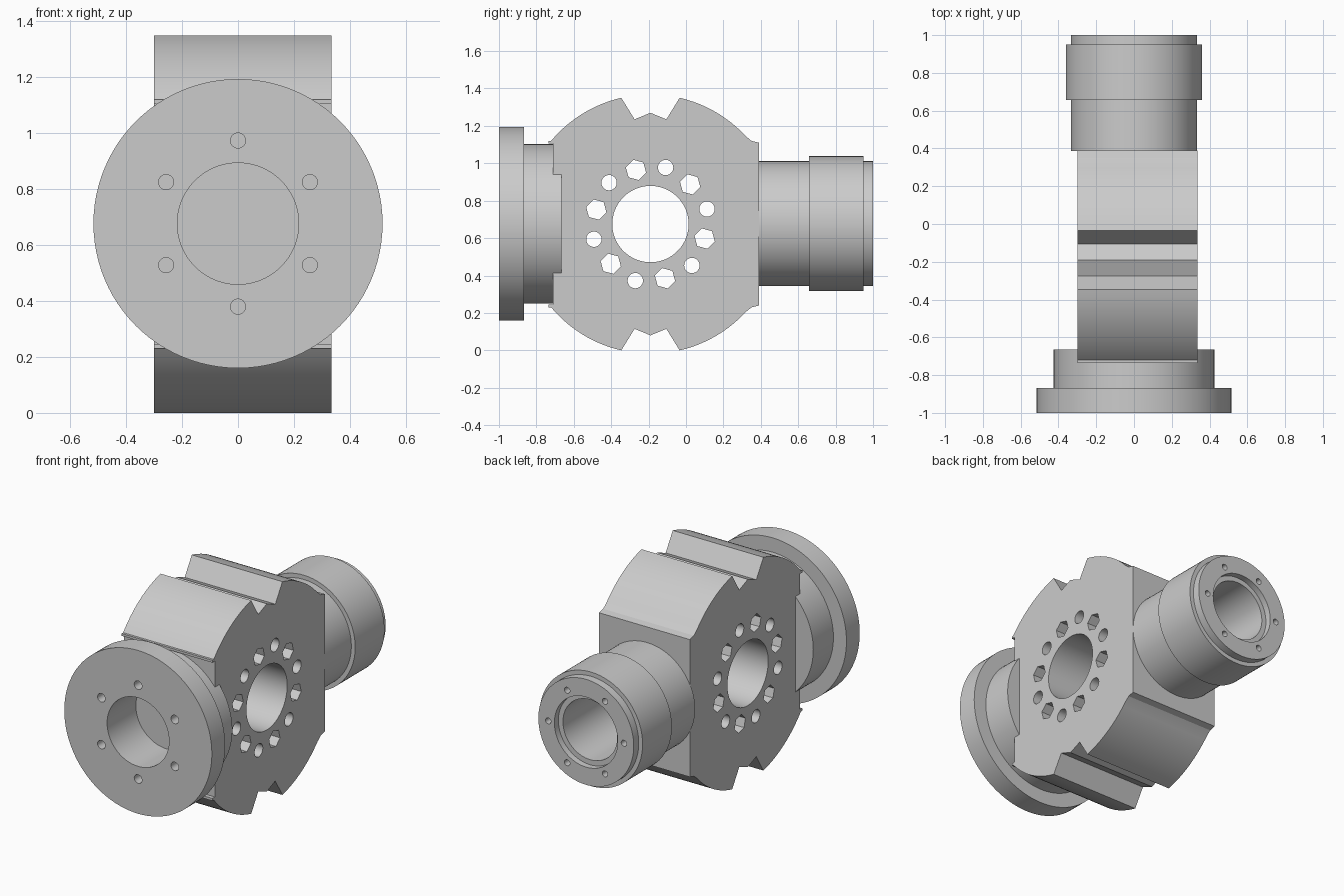
import bpy, bmesh
from math import radians, cos, sin, pi
from mathutils import Matrix, Vector

if "Cube" in bpy.data.objects:
    bpy.data.objects.remove(bpy.data.objects["Cube"])

AXIS_Z = 0.677                    # height of the front and rear tubes
HUB_Y, HUB_Z = -0.19, 0.675       # centre of the cross bore
X0, X1 = -0.30, 0.335             # body sides

grey = bpy.data.materials.new("machined_grey")
grey.use_nodes = True
grey.diffuse_color = (0.6, 0.6, 0.6, 1)
grey.node_tree.nodes["Principled BSDF"].inputs["Base Color"].default_value = (0.6, 0.6, 0.6, 1)


def to_object(name, bm):
    bmesh.ops.recalc_face_normals(bm, faces=bm.faces)
    mesh = bpy.data.meshes.new(name)
    bm.to_mesh(mesh)
    bm.free()
    mesh.materials.append(grey)
    obj = bpy.data.objects.new(name, mesh)
    bpy.context.collection.objects.link(obj)
    return obj


def activate(obj):
    bpy.ops.object.select_all(action='DESELECT')
    obj.select_set(True)
    bpy.context.view_layer.objects.active = obj


def add_rod(bm, centre, axis, radius, length, sides, turn=0.0):
    """Closed cylinder along X or Y, used as a drill."""
    tilt = Matrix.Rotation(pi / 2, 4, 'Y' if axis == 'X' else 'X')
    place = Matrix.Translation(centre) @ Matrix.Rotation(turn, 4, axis) @ tilt
    bmesh.ops.create_cone(bm, cap_ends=True, segments=sides, radius1=radius,
                          radius2=radius, depth=length, matrix=place)


def drill(obj, bm):
    """Cut all drills from the object, then remove them."""
    cutter = to_object(obj.name + "_drills", bm)
    cutter.hide_render = True
    mod = obj.modifiers.new("holes", 'BOOLEAN')
    mod.operation = 'DIFFERENCE'
    mod.solver = 'EXACT'
    mod.object = cutter
    activate(obj)
    bpy.ops.object.modifier_apply(modifier=mod.name)
    bpy.data.objects.remove(cutter)


def smooth(obj):
    activate(obj)
    bpy.ops.object.shade_smooth_by_angle(angle=radians(25))


def lathe(name, profile):
    """Turn a (radius, y) profile about the tube axis."""
    bm = bmesh.new()
    verts = [bm.verts.new((r, y, AXIS_Z)) for r, y in profile]
    edges = [bm.edges.new(pair) for pair in zip(verts, verts[1:])]
    bmesh.ops.spin(bm, geom=verts + edges, cent=(0, 0, AXIS_Z), axis=(0, 1, 0),
                   angle=2 * pi, steps=96, use_merge=True)
    bmesh.ops.remove_doubles(bm, verts=bm.verts, dist=1e-4)
    return to_object(name, bm)


def screw_holes(obj, y, ring, radius, start):
    bm = bmesh.new()
    for k in range(6):
        a = radians(start + 60 * k)
        add_rod(bm, Vector((ring * cos(a), y, AXIS_Z + ring * sin(a))), 'Y', radius, 0.2, 24)
    drill(obj, bm)


def arc(radius, start, end, steps):
    angles = [radians(start + (end - start) * i / steps) for i in range(steps + 1)]
    return [(HUB_Y + radius * cos(a), HUB_Z + radius * sin(a)) for a in angles]


# Body: notched disc with flats front and rear, extruded sideways
upper = [(-0.71, 1.105), (-0.735, 1.105), (-0.735, 1.12)]
upper += arc(0.693, 140, 103, 16)
upper += [(-0.275, 1.235), (HUB_Y, 1.27), (-0.105, 1.235)]
upper += arc(0.693, 77, 43, 16)
upper += [(0.35, 1.12), (0.39, 1.11)]
outline = upper + [(y, 2 * HUB_Z - z) for y, z in reversed(upper)]
bm = bmesh.new()
side = bm.faces.new([bm.verts.new((X0, y, z)) for y, z in outline])
pushed = bmesh.ops.extrude_face_region(bm, geom=[side], use_keep_orig=True)["geom"]
bmesh.ops.translate(bm, vec=(X1 - X0, 0, 0),
                    verts=[v for v in pushed if isinstance(v, bmesh.types.BMVert)])
body = to_object("hub_body", bm)

# Cross bore with a ring of alternating round and hexagonal holes
bm = bmesh.new()
add_rod(bm, Vector((0, HUB_Y, HUB_Z)), 'X', 0.204, 1, 96)
for k in range(6):
    for offset, ring, radius, sides in ((15, 0.313, 0.041, 32), (45, 0.3, 0.056, 6)):
        a = radians(offset + 60 * k)
        spot = Vector((0, HUB_Y + ring * cos(a), HUB_Z + ring * sin(a)))
        add_rod(bm, spot, 'X', radius, 1, sides, a)
drill(body, bm)
smooth(body)

# Front flange with a blind bore
flange = lathe("front_flange", [
    (0, -0.712), (0.217, -0.712), (0.217, -1), (0.517, -1), (0.517, -0.867),
    (0.426, -0.867), (0.426, -0.665), (0, -0.665)])
screw_holes(flange, -1, 0.297, 0.027, 30)
smooth(flange)

# Rear tube with a raised collar and a stepped bore
tube = lathe("rear_tube", [
    (0, 0.395), (0.19, 0.395), (0.19, 0.96), (0.222, 0.96), (0.222, 1), (0.334, 1),
    (0.334, 0.95), (0.361, 0.95), (0.361, 0.657), (0.334, 0.657), (0.334, 0.386), (0, 0.386)])
screw_holes(tube, 1, 0.265, 0.019, 0)
smooth(tube)
